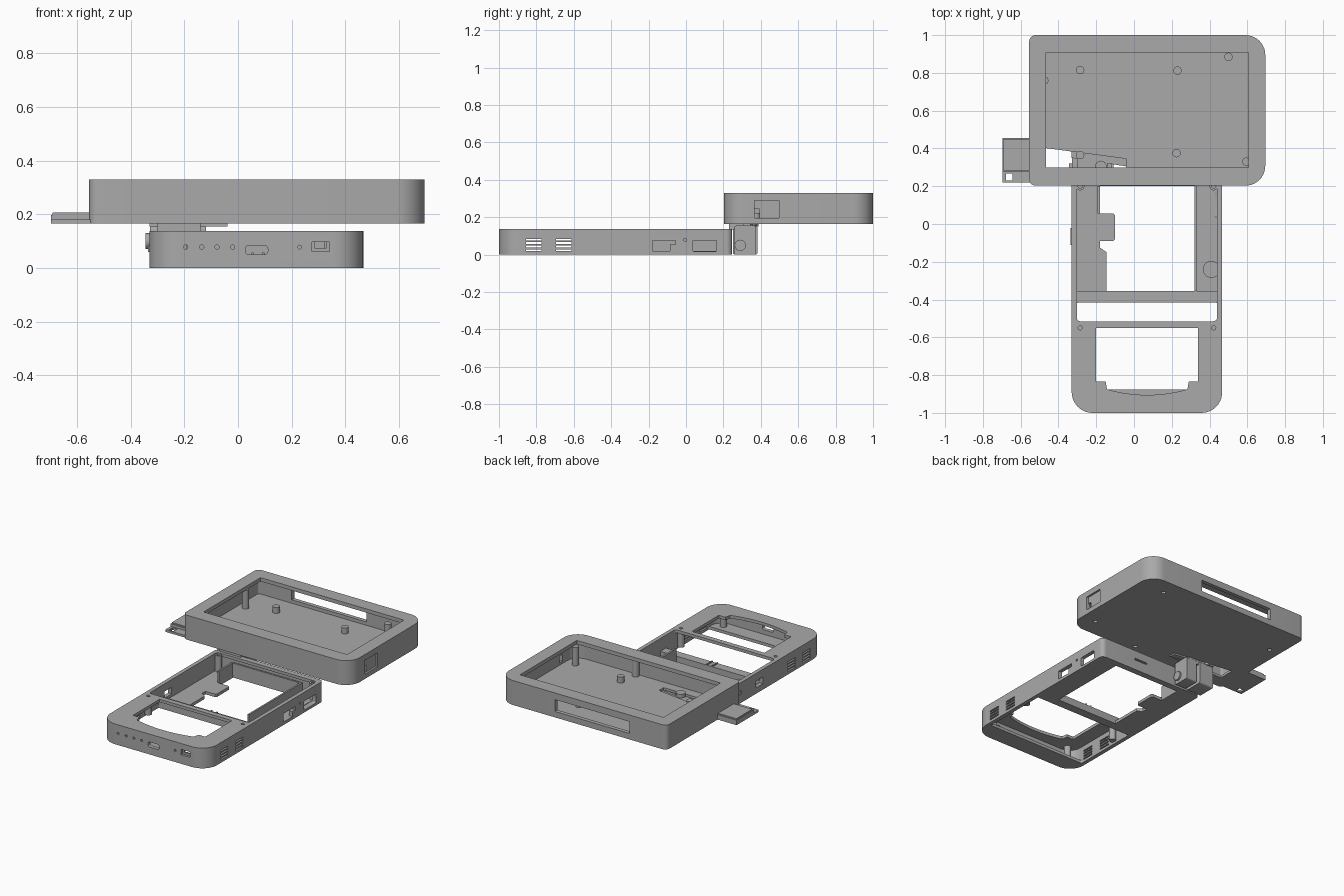
import bpy, bmesh, math
from mathutils import Vector

if "Cube" in bpy.data.objects:
    bpy.data.objects.remove(bpy.data.objects["Cube"])

grey = bpy.data.materials.new("plain grey plastic")
grey.use_nodes = True
COLOR = (0.40, 0.40, 0.40, 1)
grey.diffuse_color = COLOR
grey.node_tree.nodes["Principled BSDF"].inputs["Base Color"].default_value = COLOR


def outline(x0, x1, y0, y1, r=0.0, steps=10):
    """Rounded rectangle; r is one radius or (x1y1, x0y1, x0y0, x1y0)."""
    radii = r if isinstance(r, tuple) else (r,) * 4
    corners = [(x1, y1, -1, -1), (x0, y1, 1, -1), (x0, y0, 1, 1), (x1, y0, -1, 1)]
    pts = []
    for i, ((cx, cy, sx, sy), rad) in enumerate(zip(corners, radii)):
        if rad == 0:
            pts.append((cx, cy))
            continue
        for k in range(steps + 1):
            a = math.pi / 2 * (i + k / steps)
            pts.append((cx + sx * rad + rad * math.cos(a), cy + sy * rad + rad * math.sin(a)))
    return pts


def disc(u, v, r, n=24):
    return [(u + r * math.cos(2 * math.pi * k / n), v + r * math.sin(2 * math.pi * k / n)) for k in range(n)]


def prism(name, pts, lo, hi, axis="z"):
    """Extrude a 2D outline along an axis (x: pts are y,z; y: pts are x,z)."""
    place = {"z": lambda p, t: (p[0], p[1], t), "x": lambda p, t: (t, p[0], p[1]),
             "y": lambda p, t: (p[0], t, p[1])}[axis]
    bm = bmesh.new()
    face = bm.faces.new([bm.verts.new(place(p, lo)) for p in pts])
    top = bmesh.ops.extrude_face_region(bm, geom=[face])
    move = Vector(place((0, 0), hi - lo))
    bmesh.ops.translate(bm, vec=move, verts=[g for g in top["geom"] if isinstance(g, bmesh.types.BMVert)])
    bmesh.ops.recalc_face_normals(bm, faces=bm.faces)
    mesh = bpy.data.meshes.new(name)
    bm.to_mesh(mesh)
    bm.free()
    mesh.materials.append(grey)
    obj = bpy.data.objects.new(name, mesh)
    bpy.context.scene.collection.objects.link(obj)
    return obj


def activate(obj):
    bpy.ops.object.select_all(action="DESELECT")
    obj.select_set(True)
    bpy.context.view_layer.objects.active = obj


def cut(obj, pts, lo, hi, axis="z"):
    """Cut a prism out of a part."""
    cutter = prism("cutter", pts, lo, hi, axis)
    cutter.hide_render = True
    mod = obj.modifiers.new("cut", "BOOLEAN")
    mod.operation, mod.solver, mod.object = "DIFFERENCE", "EXACT", cutter
    activate(obj)
    bpy.ops.object.modifier_apply(modifier=mod.name)
    bpy.data.objects.remove(cutter)


def smooth(obj):
    activate(obj)
    bpy.ops.object.shade_smooth_by_angle(angle=math.radians(30))


# Lower case: shell with cavity
base = prism("lower_case", outline(-0.33, 0.467, -1, 0.247, (0.03, 0.03, 0.11, 0.11)), 0, 0.137)
cut(base, outline(-0.303, 0.44, -0.973, 0.22, (0.02, 0.02, 0.085, 0.085)), 0.02, 0.117)
# Front window with a stepped, curved front edge
arc = [(0.07 + 0.213 * k / 8, -0.905 + 0.03 * (k / 8) ** 2) for k in range(-8, 9)]
window = [(-0.2, -0.55), (-0.2, -0.835), (-0.15, -0.835)] + arc + [(0.29, -0.835), (0.34, -0.835), (0.34, -0.55)]
cut(base, window, 0.1, 0.2)
# Open rear bay, bottom opening and rear floor hole
cut(base, outline(-0.303, 0.44, -0.515, 0.21, 0.02), 0.1, 0.2)
cut(base, outline(-0.303, 0.44, -0.875, -0.415, 0.01), -0.1, 0.05)
hole = [(-0.145, -0.355), (0.32, -0.355), (0.32, 0.205), (-0.18, 0.205), (-0.18, 0.055), (-0.11, 0.055),
        (-0.1, 0.045), (-0.1, -0.08), (-0.11, -0.09), (-0.18, -0.09), (-0.18, -0.125), (-0.145, -0.15)]
cut(base, hole, -0.1, 0.05)
# Front ports
for x in (-0.195, -0.135, -0.078, -0.02):
    cut(base, disc(x, 0.078, 0.008, 12), -1.1, -0.95, "y")
cut(base, disc(0.23, 0.078, 0.007, 12), -1.1, -0.95, "y")
cut(base, outline(0.028, 0.111, 0.05, 0.084, 0.012, 5), -1.1, -0.95, "y")
cut(base, outline(0.275, 0.341, 0.061, 0.097), -1.1, -0.985, "y")
cut(base, outline(0.285, 0.33, 0.075, 0.097), -1.1, -0.95, "y")
# Vents on both sides
for y in (-0.855, -0.695):
    for z in (0.024, 0.043, 0.062, 0.08):
        cut(base, outline(y, y + 0.083, z - 0.005, z + 0.005), -0.4, 0.6, "x")
# Left side ports
cut(base, [(-0.18, 0.02), (-0.085, 0.02), (-0.085, 0.055), (-0.055, 0.055), (-0.055, 0.077), (-0.18, 0.077)],
    0.43, 0.6, "x")
cut(base, outline(0.037, 0.163, 0.017, 0.077, 0.006, 4), 0.43, 0.6, "x")
cut(base, disc(-0.005, 0.079, 0.008, 12), 0.43, 0.6, "x")
# Right side ports and rear slit
cut(base, outline(-0.35, -0.275, 0.04, 0.085), -0.4, -0.295, "x")
cut(base, outline(0.1, 0.2, 0.07, 0.082), 0.2, 0.3, "y")
# Screw holes
for x in (-0.285, 0.422):
    cut(base, disc(x, -0.55, 0.011, 16), 0.08, 0.2)
smooth(base)

# Ribs around the floor hole
prism("bay_cross_rib", outline(-0.303, 0.44, -0.415, -0.355), 0.018, 0.05)
prism("bay_side_rib", outline(0.32, 0.332, -0.355, 0.2), 0.018, 0.1)
prism("bay_rear_rib", outline(-0.18, 0.332, 0.2, 0.212), 0.018, 0.1)
prism("bay_inner_rib", outline(-0.192, -0.18, 0.055, 0.2), 0.018, 0.1)
for x in (0.05, 0.09):
    prism("rib_tooth", outline(x, x + 0.008, -0.415, -0.355), 0.05, 0.057)
smooth(prism("floor_pad", disc(0.41, -0.24, 0.045), 0.018, 0.03))

# Corner screw bosses
for x in (-0.285, 0.422):
    for y, top in ((0.2, 0.13), (-0.55, 0.118), (-0.93, 0.118)):
        inset = 0.05 if y < -0.9 else 0
        boss = prism("screw_boss", disc(x - math.copysign(inset, x), y, 0.022), 0.015, top)
        if y > 0:
            cut(boss, disc(x, y, 0.011, 16), 0.06, 0.2)
        smooth(boss)
prism("side_slider", outline(-0.336, -0.325, -0.11, -0.02), 0.06, 0.085)

# Hinge between the two cases
knuckle = prism("hinge_block", outline(0.25, 0.382, 0, 0.155, 0.012, 4), -0.328, -0.22, "x")
cut(knuckle, disc(0.29, 0.05, 0.024), -0.24, -0.2, "x")
smooth(knuckle)
ear = prism("hinge_ear", outline(0.258, 0.375, 0.0, 0.155, 0.01, 4), -0.2, -0.12, "x")
smooth(ear)
smooth(prism("hinge_pin", disc(0.29, 0.05, 0.03), -0.23, -0.108, "x"))
smooth(prism("hinge_knob", disc(0.29, 0.1, 0.03), -0.344, -0.32, "x"))
prism("hinge_leaf", outline(-0.3, -0.14, 0.23, 0.37), 0.135, 0.166)
prism("hinge_strip", [(-0.33, 0.35), (-0.04, 0.305), (-0.04, 0.345), (-0.33, 0.385)], 0.155, 0.166)
for x, y, r in ((-0.285, 0.365, 0.022), (-0.175, 0.305, 0.03)):
    smooth(prism("hinge_screw", disc(x, y, r), 0.15, 0.19))

# Upper case: shell with lipped opening
lid = prism("upper_case", outline(-0.555, 0.695, 0.203, 1, (0.105, 0.035, 0.035, 0.105)), 0.165, 0.33)
cut(lid, outline(-0.528, 0.668, 0.23, 0.973, (0.08, 0.015, 0.015, 0.08)), 0.182, 0.305)
cut(lid, outline(-0.467, 0.605, 0.3, 0.907), 0.25, 0.4)
cut(lid, [(-0.467, 0.295), (-0.04, 0.295), (-0.04, 0.345), (-0.467, 0.402)], 0.1, 0.2)
# Rear slot and left side port
cut(lid, outline(-0.28, 0.28, 0.205, 0.285), 0.95, 1.1, "y")
cut(lid, outline(0.365, 0.497, 0.197, 0.29), 0.682, 0.8, "x")
cut(lid, outline(0.365, 0.393, 0.197, 0.245), 0.65, 0.8, "x")
# Screw recesses underneath
SCREWS = ((-0.475, 0.76), (0.5, 0.885), (0.595, 0.33), (0.2, 0.25))
for x, y in SCREWS:
    cut(lid, disc(x, y, 0.014, 16), 0.1, 0.178)
smooth(lid)

# Posts inside the upper case
for x, y in ((-0.285, 0.815), (0.23, 0.812), (0.225, 0.375)):
    smooth(prism("board_post", disc(x, y, 0.022), 0.18, 0.222))
for x, y in SCREWS:
    smooth(prism("lid_post", disc(x, y, 0.022), 0.18, 0.29 if y == 0.885 else 0.306))

# Side bracket
prism("bracket_block", outline(-0.697, -0.54, 0.277, 0.455), 0.165, 0.198)
prism("bracket_cap", outline(-0.692, -0.545, 0.282, 0.45), 0.198, 0.206)
tab = prism("bracket_tab", outline(-0.697, -0.54, 0.22, 0.277), 0.165, 0.18)
cut(tab, outline(-0.677, -0.642, 0.23, 0.268), 0.1, 0.3)
